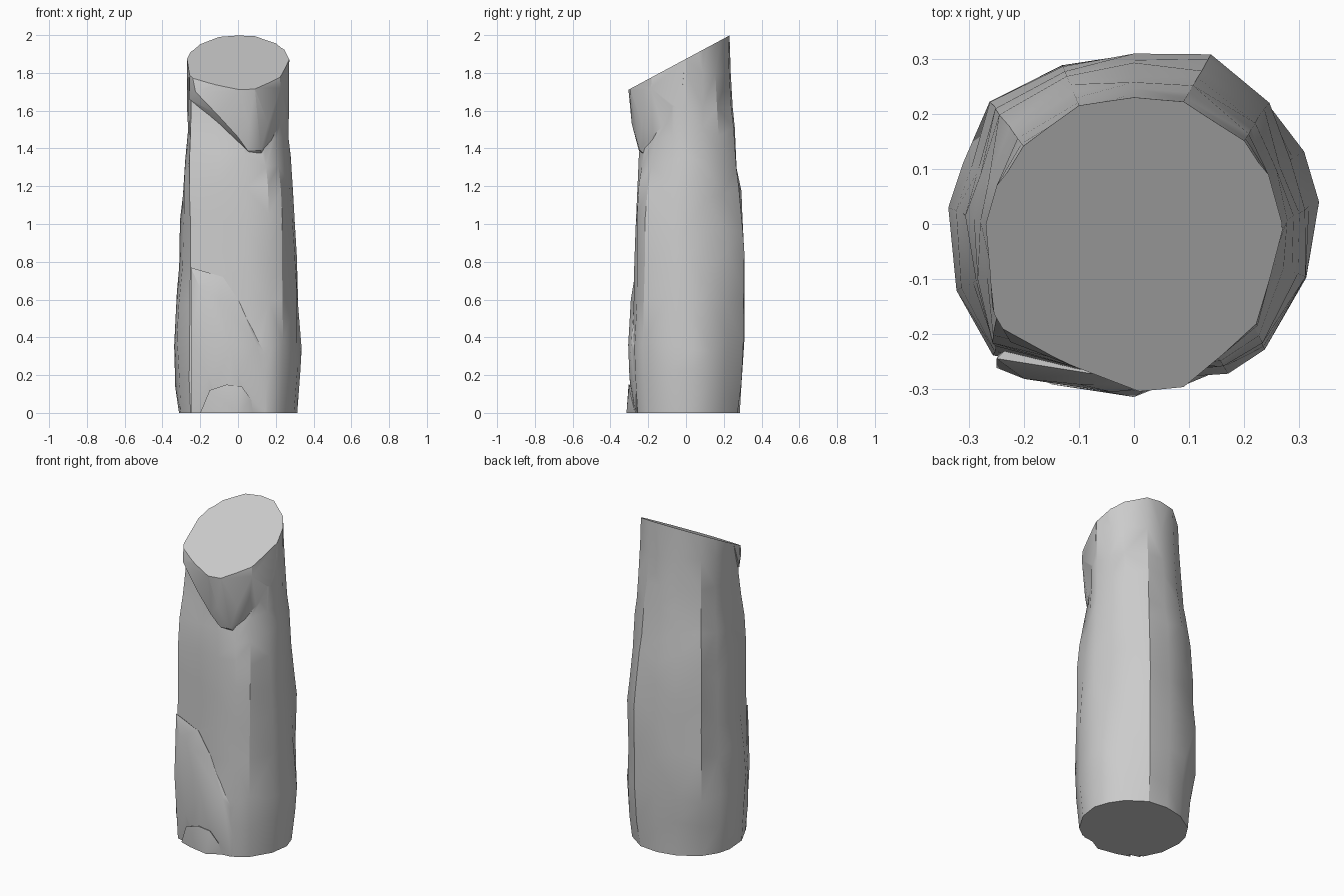
import bpy, bmesh, math, random
from mathutils import Vector

if "Cube" in bpy.data.objects:
    bpy.data.objects.remove(bpy.data.objects["Cube"])

random.seed(7)
SLOPE = 0.537


def top_z(y):
    return 2.0 + (y - 0.23) * SLOPE


def make_object(name, bm):
    bmesh.ops.recalc_face_normals(bm, faces=bm.faces)
    me = bpy.data.meshes.new(name)
    bm.to_mesh(me)
    bm.free()
    ob = bpy.data.objects.new(name, me)
    bpy.context.collection.objects.link(ob)
    return ob


def hull(name, points):
    bm = bmesh.new()
    for p in points:
        bm.verts.new(p)
    res = bmesh.ops.convex_hull(bm, input=bm.verts)
    junk = {g for g in res["geom_interior"] + res["geom_unused"]
            if isinstance(g, bmesh.types.BMVert)}
    bmesh.ops.delete(bm, geom=list(junk), context='VERTS')
    return make_object(name, bm)


# Rock body: wide base outline blended into a narrower top outline
base = [(.335, .04), (.305, .13), (.245, .22), (.14, .308), (0, .315), (-.13, .287),
        (-.26, .22), (-.31, .11), (-.338, .03), (-.32, -.12), (-.258, -.24),
        (-.1, -.275), (.05, -.28), (.17, -.27), (.24, -.23), (.32, -.10)]
top = [(.27, 0), (.245, .09), (.20, .15), (.09, .222), (0, .23), (-.1, .215),
       (-.2, .14), (-.25, .07), (-.27, 0), (-.262, -.09), (-.247, -.15),
       (-.1, -.2), (.02, -.215), (.12, -.185), (.19, -.13), (.25, -.07)]
# height, blend on the sides, back and front
levels = [(0, .28, .35, .2), (.18, .08, .2, .05), (.36, 0, 0, 0), (.6, .17, 0, .05),
          (.82, .35, .03, .1), (1.0, .5, .12, .16), (1.18, .62, .3, .28),
          (1.33, .82, .5, .45), (1.47, 1, .65, .7), (1.62, 1, .8, .92),
          (1.8, 1, .92, 1), (2.15, 1, 1.05, 1)]
bm = bmesh.new()
rings = []
for z, ts, tb, tf in levels:
    ring = []
    for i, (b, t) in enumerate(zip(base, top)):
        k = tf if 10 <= i <= 14 else tb if 2 <= i <= 6 else ts
        p = Vector(b).lerp(Vector(t), k)
        dz = 0
        if z < 1.6:
            p *= 1 + random.uniform(-.022, .016)
        if 0 < z < 1.6:
            dz = random.uniform(-.05, .05)
        ring.append(bm.verts.new((p.x, p.y, z + dz)))
    rings.append(ring)
n = len(base)
for a, b in zip(rings, rings[1:]):
    for i in range(n):
        j = (i + 1) % n
        bm.faces.new((a[i], a[j], b[j], b[i]))
bm.faces.new(rings[0][::-1])
bm.faces.new(rings[-1])
bmesh.ops.triangulate(bm, faces=[f for f in bm.faces if len(f.verts) == 4],
                      quad_method='SHORT_EDGE')
rock = make_object("rock_pillar", bm)

# Overhanging lip under the slanted top
rim = [(-.262, -.09), (-.254, -.165), (-.06, -.272), (.01, -.305), (.09, -.297),
       (.22, -.178), (.272, -.005)]
lip_pts = [(x, y, top_z(y) + dz) for x, y in rim for dz in (0, .06)]
lip_pts += [(-.258, -.15, 1.66), (-.225, -.215, 1.70), (-.11, -.252, 1.58),
            (0, -.268, 1.46), (.05, -.25, 1.39), (.08, -.20, 1.345), (.13, -.2, 1.355),
            (.12, -.245, 1.39), (.19, -.175, 1.47), (.26, -.03, 1.6),
            (.06, -.287, 1.53), (.16, -.235, 1.53), (.225, -.185, 1.72), (0, 0, 1.75)]
lip = hull("overhang_lip", lip_pts)

# Slab bulging out of the lower front
slab = hull("lower_slab", [
    (-.25, -.245, .77), (-.08, -.272, .72), (-.2, -.282, .66), (0, -.275, .6),
    (-.1, -.292, .6), (-.25, -.262, .4), (-.04, -.306, .36), (.1, -.29, .36),
    (.16, -.265, .3), (-.245, -.235, .0), (.14, -.265, 0), (0, -.3, .2),
    (-.16, -.288, .2), (-.05, -.285, 0), (-.1, -.1, .6), (0, -.1, 0)])

# Small shard at the foot
shard = hull("foot_shard", [
    (-.2, -.265, 0), (-.15, -.292, .12), (-.06, -.304, .15), (.02, -.302, .14),
    (.07, -.287, .07), (.08, -.27, 0), (0, -.315, 0), (-.12, -.292, 0),
    (-.04, -.2, 0), (-.04, -.2, .12)])

# Fuse the chunks into the body
chunks = [lip, slab, shard]
for c in chunks:
    m = rock.modifiers.new(c.name, 'BOOLEAN')
    m.operation, m.solver, m.object = 'UNION', 'EXACT', c
bpy.context.view_layer.update()
dg = bpy.context.evaluated_depsgraph_get()
bm = bmesh.new()
bm.from_mesh(rock.evaluated_get(dg).to_mesh())
rock.modifiers.clear()
for c in chunks:
    bpy.data.objects.remove(c)

# Slanted cut across the top
cut = bmesh.ops.bisect_plane(bm, geom=bm.verts[:] + bm.edges[:] + bm.faces[:],
                             plane_co=(0, .234, 2.0), plane_no=(0, -SLOPE, 1),
                             clear_outer=True)
edges = [e for e in cut["geom_cut"] if isinstance(e, bmesh.types.BMEdge)]
bmesh.ops.contextual_create(bm, geom=edges)
bmesh.ops.recalc_face_normals(bm, faces=bm.faces)
bm.to_mesh(rock.data)
bm.free()

bpy.context.view_layer.objects.active = rock
rock.select_set(True)
bpy.ops.object.shade_smooth_by_angle(angle=math.radians(30))
